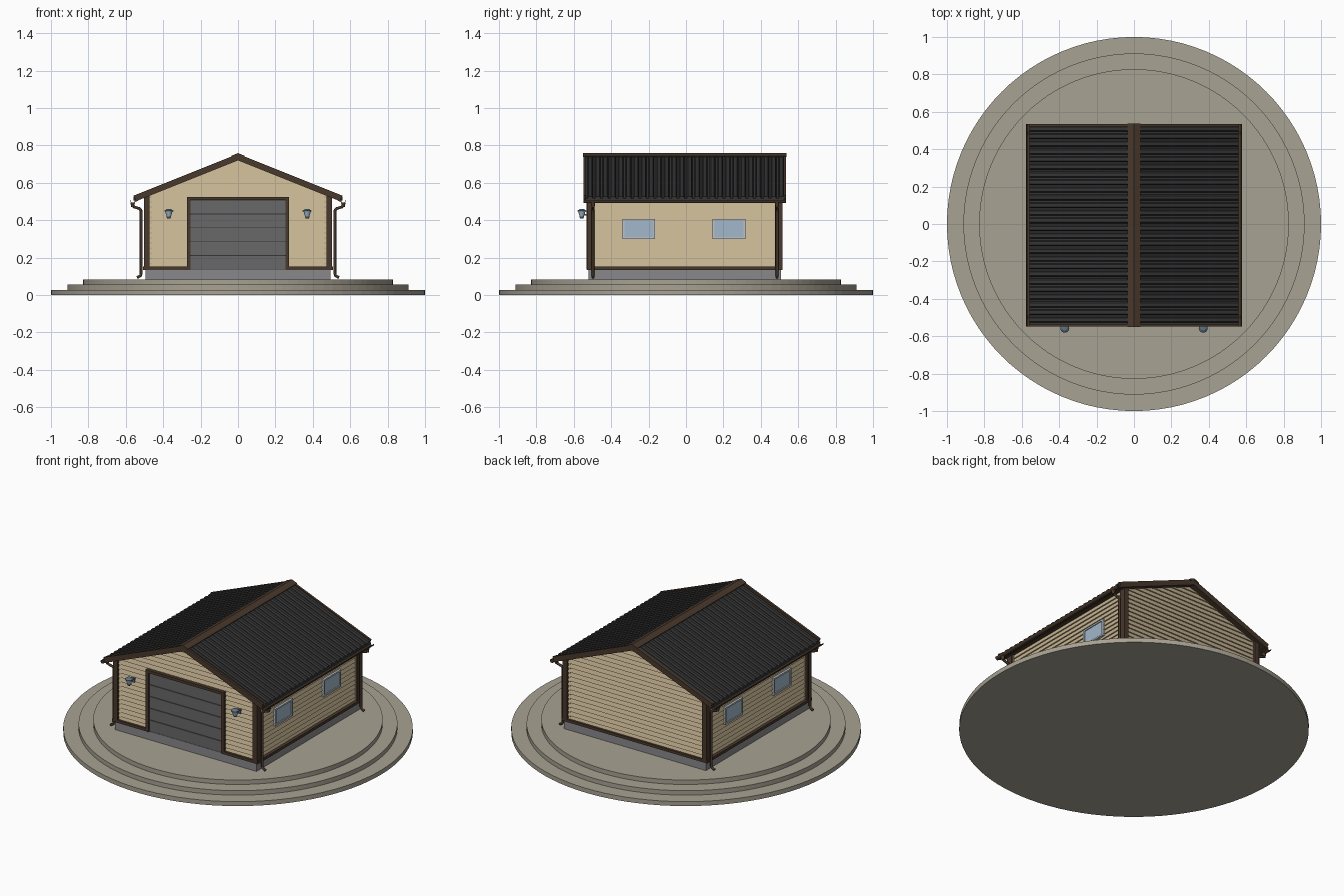
import bpy, bmesh, math
from mathutils import Vector

if "Cube" in bpy.data.objects:
    bpy.data.objects.remove(bpy.data.objects["Cube"])


def mat(name, r, g, b):
    m = bpy.data.materials.new(name)
    m.diffuse_color = (r, g, b, 1)
    m.use_nodes = True
    m.node_tree.nodes["Principled BSDF"].inputs["Base Color"].default_value = m.diffuse_color
    return m


STONE = mat("stone", .39, .36, .29)
SIDING = mat("tan_siding", .57, .46, .29)
BROWN = mat("brown_trim", .065, .04, .025)
ROOF = mat("dark_roof", .035, .035, .035)
DOOR = mat("door_grey", .14, .14, .14)
CONC = mat("concrete", .25, .25, .26)
GLASS = mat("glass", .36, .48, .6)
FRAME = mat("window_frame", .5, .54, .58)
METAL = mat("lamp_metal", .12, .17, .22)

X0, YF, YB = .49, -.517, .503      # outer faces of the siding
RIDGE, SLOPE = .752, .4            # roof top line: z = RIDGE - SLOPE*|x|
RF, RB = -.548, .535               # roof ends along y


def finish(name, bm, m):
    bmesh.ops.recalc_face_normals(bm, faces=bm.faces)
    me = bpy.data.meshes.new(name)
    bm.to_mesh(me)
    bm.free()
    me.materials.append(m)
    ob = bpy.data.objects.new(name, me)
    bpy.context.collection.objects.link(ob)
    return ob


def prism_bm(pts, axis, a, b):
    """Extrude a closed 2D outline along x, y or z."""
    put = {"x": lambda u, v, t: (t, u, v), "y": lambda u, v, t: (u, t, v),
           "z": lambda u, v, t: (u, v, t)}[axis]
    bm = bmesh.new()
    A = [bm.verts.new(put(u, v, a)) for u, v in pts]
    B = [bm.verts.new(put(u, v, b)) for u, v in pts]
    bm.faces.new(A)
    bm.faces.new(B)
    n = len(pts)
    for i in range(n):
        j = (i + 1) % n
        bm.faces.new((A[i], A[j], B[j], B[i]))
    return bm


def prism(name, pts, axis, a, b, m):
    return finish(name, prism_bm(pts, axis, a, b), m)


def box(name, x, y, z, m):
    return prism(name, [(x[0], y[0]), (x[1], y[0]), (x[1], y[1]), (x[0], y[1])], "z", z[0], z[1], m)


def lathe(name, rings, x, y, m, n=16):
    """Closed turned shape from (radius, z) rings."""
    bm = bmesh.new()
    loops = [[bm.verts.new((x + r * math.cos(2 * math.pi * i / n),
                            y + r * math.sin(2 * math.pi * i / n), z)) for i in range(n)] for r, z in rings]
    for p, q in zip(loops, loops[1:]):
        for i in range(n):
            bm.faces.new((p[i], p[(i + 1) % n], q[(i + 1) % n], q[i]))
    bm.faces.new(loops[0])
    bm.faces.new(loops[-1])
    return finish(name, bm, m)


def tube(name, pts, r, m):
    cu = bpy.data.curves.new(name, "CURVE")
    cu.dimensions = "3D"
    cu.bevel_depth, cu.bevel_resolution, cu.use_fill_caps = r, 2, True
    sp = cu.splines.new("POLY")
    sp.points.add(len(pts) - 1)
    for p, c in zip(sp.points, pts):
        p.co = (*c, 1)
    sp.use_smooth = True
    cu.materials.append(m)
    bpy.context.collection.objects.link(bpy.data.objects.new(name, cu))


def lap_outline(face, out, top):
    """Saw-tooth section of overlapping boards."""
    z, h, pts = .145, .0275, [(face - out * .03, .145)]
    while z < top:
        pts += [(face, z), (face - out * .008, z + h)]
        z += h
    return pts + [(face - out * .03, z)]


# round stepped platform
for i, r in enumerate((1.0, .912, .828)):
    lathe(f"platform_step_{i + 1}", [(r, i * .028), (r, (i + 1) * .028)], 0, 0, STONE, 96)

# foundation and brown sill
box("foundation", (-.495, .495), (-.522, .508), (.084, .137), CONC)
for s in (-1, 1):
    box("side_sill", sorted((s * .47, s * .508)), (YF - .012, YB + .012), (.135, .152), BROWN)
    box("front_sill", sorted((s * .26, s * .508)), (YF - .012, YF + .02), (.135, .152), BROWN)
box("back_sill", (-.508, .508), (YB - .02, YB + .012), (.135, .152), BROWN)

# gable walls, trimmed to the roof slope
for name, face, out in (("front_wall", YF, -1), ("back_wall", YB, 1)):
    bm = prism_bm(lap_outline(face, out, .74), "x", -X0, X0)
    for s in (-1, 1):
        r = bmesh.ops.bisect_plane(bm, geom=bm.verts[:] + bm.edges[:] + bm.faces[:],
                                   plane_co=(0, 0, RIDGE - .022), plane_no=Vector((s * SLOPE, 0, 1)),
                                   clear_outer=True)
        bmesh.ops.holes_fill(bm, edges=[e for e in bm.edges if e.is_boundary])
    finish(name, bm, SIDING)

for s in (-1, 1):
    # side wall and corner boards
    prism("side_wall", lap_outline(s * X0, s, .51), "y", YF + .005, YB - .005, SIDING)
    for yc, o in ((YF, -1), (YB, 1)):
        ys = sorted((yc + o * .012, yc - o * .028))
        box("corner_board", sorted((s * .472, s * .503)), ys, (.137, .535), BROWN)

    # side windows
    for yc in (-.252, .23):
        x = s * X0
        y0, y1, z0, z1 = yc - .087, yc + .087, .3, .408
        box("window_glass", sorted((x - s * .02, x + s * .003)), (y0 + .005, y1 - .005), (z0 + .005, z1 - .005), GLASS)
        fx = sorted((x - s * .02, x + s * .009))
        for ya in (y0, y1 - .01):
            box("window_stile", fx, (ya, ya + .01), (z0, z1), FRAME)
        for za in (z0, z1 - .01):
            box("window_rail", fx, (y0 + .01, y1 - .01), (za, za + .01), FRAME)

    # ribbed roof sheet
    n, h, length = 26, .011, RB - RF - .02
    p, prof = length / n, []
    for i in range(n):
        y = RF + .01 + i * p
        prof += [(y, 0), (y + p * .25, 0), (y + p * .4, h), (y + p * .85, h)]
    prof += [(RB - .01, 0), (RB - .01, -.012), (RF + .01, -.012)]
    bm = prism_bm(prof, "x", 0, s * .558)
    for v in bm.verts:
        v.co.z += RIDGE - .012 - SLOPE * abs(v.co.x)
    finish("roof_sheet", bm, ROOF)

    # roof deck, barge boards, eave fascia and ridge cap
    def strip(name, top, bottom, xa, xb, ya, yb):
        zt = lambda x, d: RIDGE + d - SLOPE * x
        prism(name, [(s * xa, zt(xa, top)), (s * xb, zt(xb, top)),
                     (s * (xb - .4 * (top - bottom)), zt(xb - .4 * (top - bottom), bottom)),
                     (s * xa, zt(xa, bottom))], "y", ya, yb, BROWN)
    strip("roof_deck", -.022, -.03, 0, .55, RF + .005, RB - .005)
    for ya, yb in ((RF, RF + .014), (RB - .014, RB)):
        strip("barge_board", .003, -.032, 0, .558, ya, yb)
    strip("eave_fascia", -.02, -.034, .535, .556, RF, RB)
    strip("ridge_cap", .007, -.002, 0, .036, RF - .003, RB + .003)

    # half-round gutter
    gx, gz, arc = s * .563, .507, [math.pi * (1 + k / 8) for k in range(9)]
    prism("gutter", [(gx + .014 * math.cos(a), gz + .016 * math.sin(a)) for a in arc] +
          [(gx + .011 * math.cos(a), gz + .013 * math.sin(a)) for a in reversed(arc)], "y", RF, RB, BROWN)

    # downpipes
    for y in (-.497, .487):
        lathe("gutter_outlet", [(.008, .47), (.012, .495)], gx, y, BROWN)
        tube("downpipe", [(gx, y, .49), (gx, y, .478), (s * .555, y, .471), (s * .528, y, .463),
                          (s * .519, y, .455), (s * .518, y, .44), (s * .518, y, .115), (s * .522, y, .103),
                          (s * .54, y, .093)], .0075, BROWN)

    # door side trim
    box("door_jamb", sorted((s * .253, s * .273)), (YF - .014, YF + .02), (.137, .525), BROWN)

    # wall lamp
    lx, ly = s * .37, -.557
    lathe("lamp_glass", [(.011, .418), (.019, .446)], lx, ly, GLASS)
    lathe("lamp_cap", [(.024, .446), (.024, .451), (.012, .459)], lx, ly, METAL)
    lathe("lamp_base", [(.008, .41), (.013, .419)], lx, ly, METAL)
    box("lamp_arm", (lx - .004, lx + .004), (ly, YF), (.426, .434), METAL)
    box("lamp_plate", (lx - .012, lx + .012), (YF - .006, YF + .005), (.416, .444), METAL)

# door header and sectional panels
box("door_header", (-.253, .253), (YF - .014, YF + .02), (.508, .525), BROWN)
box("door_backing", (-.253, .253), (YF - .001, YF + .02), (.137, .508), ROOF)
ph = .371 / 5
for i in range(5):
    z = .137 + i * ph
    box(f"door_panel_{i + 1}", (-.253, .253), (YF - .006, YF + .01), (z + .002, z + ph - .002), DOOR)
